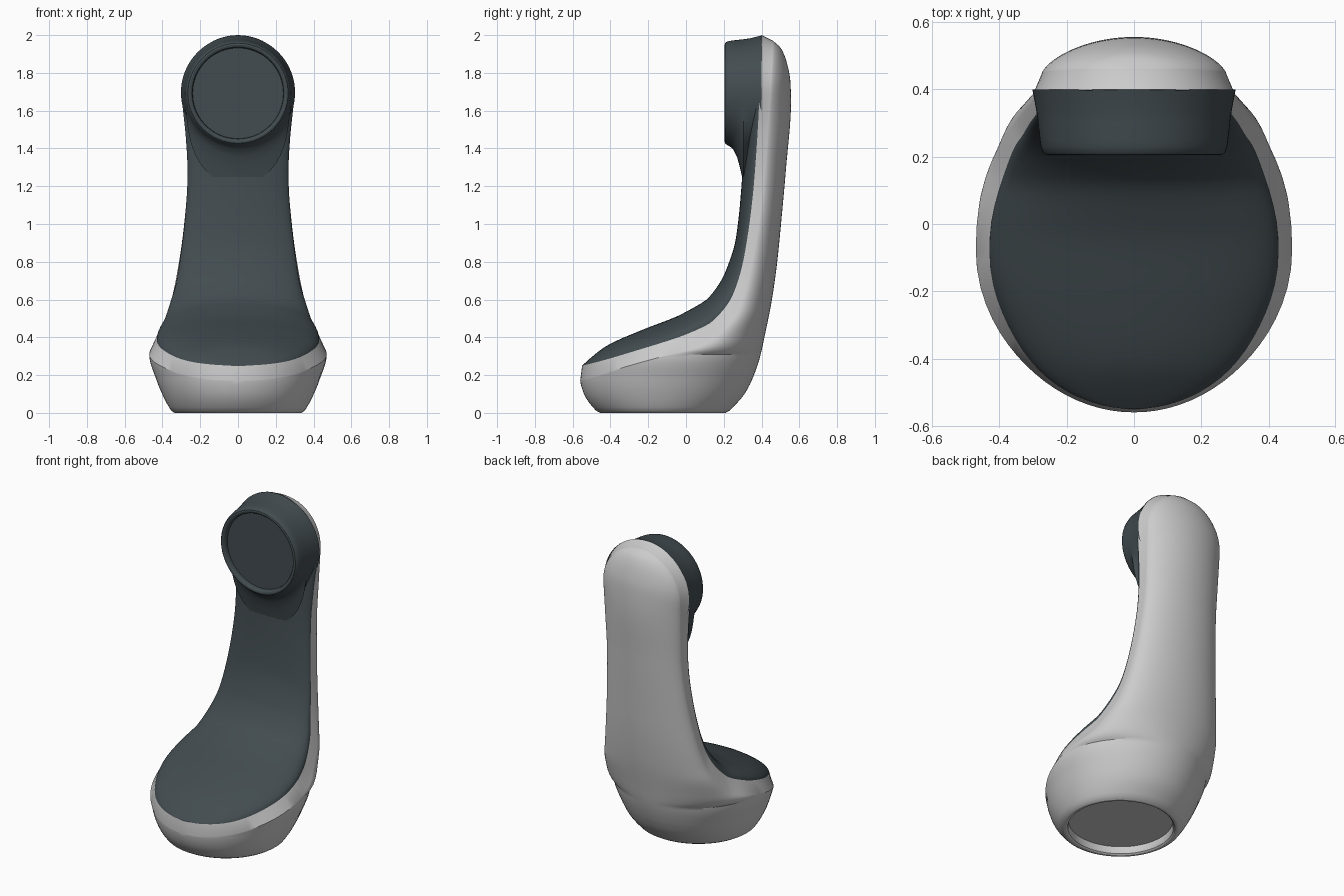
import bpy, bmesh, math
from math import sin, cos, pi

if "Cube" in bpy.data.objects:
    bpy.data.objects.remove(bpy.data.objects["Cube"])


def curve(pts):
    """Smooth monotone interpolation through (t, value) pairs."""
    t = [p[0] for p in pts]
    v = [p[1] for p in pts]
    n = len(pts)
    d = [(v[i + 1] - v[i]) / (t[i + 1] - t[i]) for i in range(n - 1)]
    m = [d[0]] + [0 if d[i - 1] * d[i] <= 0 else 2 * d[i - 1] * d[i] / (d[i - 1] + d[i])
                  for i in range(1, n - 1)] + [d[-1]]

    def f(x):
        x = min(max(x, t[0]), t[-1])
        i = max(k for k in range(n - 1) if t[k] <= x)
        h = t[i + 1] - t[i]
        s = (x - t[i]) / h
        return ((1 + 2 * s) * (1 - s) ** 2 * v[i] + s * (1 - s) ** 2 * h * m[i]
                + s * s * (3 - 2 * s) * v[i + 1] + s * s * (s - 1) * h * m[i + 1])
    return f


def grid(bm, rows, flip=False):
    """Skin a list of equally long point rows with quads."""
    vs = [[bm.verts.new(p) for p in r] for r in rows]
    for a, b in zip(vs, vs[1:]):
        for i in range(len(a) - 1):
            q = [a[i], a[i + 1], b[i + 1], b[i]]
            bm.faces.new(q[::-1] if flip else q)


def finish(bm, name, mat=None):
    bmesh.ops.remove_doubles(bm, verts=bm.verts, dist=2e-5)
    me = bpy.data.meshes.new(name)
    bm.to_mesh(me)
    bm.free()
    ob = bpy.data.objects.new(name, me)
    bpy.context.collection.objects.link(ob)
    if mat:
        me.materials.append(mat)
    bpy.ops.object.select_all(action='DESELECT')
    ob.select_set(True)
    bpy.context.view_layer.objects.active = ob
    bpy.ops.object.shade_smooth_by_angle(angle=math.radians(30))
    return ob


dark = bpy.data.materials.new("dark_slate")
dark.diffuse_color = (0.055, 0.072, 0.08, 1)
dark.use_nodes = True
dark.node_tree.nodes["Principled BSDF"].inputs["Base Color"].default_value = dark.diffuse_color

# Outer shell: half width, back and front limits by height
TIP, WIDE, HEAD, R = 0.17, 0.31, 1.695, 0.275
width = curve([(0, .345), (.05, .377), (.17, .43), (.31, .47), (.4, .423), (.5, .385),
               (.6, .352), (.8, .312), (1, .285), (1.2, .268), (1.3, .265), (1.45, .268),
               (HEAD, R)])
back = curve([(0, .22), (.1, .31), (.2, .36), (.3, .393), (.4, .415), (.6, .455), (.8, .483),
              (1, .503), (1.3, .53), (1.65, .556), (1.75, .553), (1.85, .535), (1.93, .503),
              (1.97, .461)])
front = curve([(0, -.465), (.05, -.51), (.1, -.54), (.17, -.56), (.31, -.57)])
middle = curve([(0, -.12), (.17, -.1), (.31, -.08)])
power = curve([(0, 1), (.4, 1), (1.2, 1.15), (1.7, 1.35), (1.97, 1.35)])

# Seam of the shell, inner seam and panel centre line, all by shell height
seam_y = curve([(.17, -.56), (.2, -.46), (.25, -.3), (.31, -.08), (.33, 0), (.4, .15),
                (.55, .28), (.8, .35), (1.2, .41), (1.7, .445), (1.97, .46)])
rim_y = curve([(.17, -.55), (.2, -.45), (.25, -.28), (.31, -.08), (.33, -.005), (.4, .14),
               (.55, .25), (.8, .31), (1.2, .36), (1.7, .39), (1.97, .4)])
rim_z = curve([(.17, .25), (.2, .275), (.25, .325), (.31, .387), (.33, .413), (.4, .485),
               (.55, .63), (.8, .84), (1.2, 1.22), (1.695, 1.697), (1.97, 2.0)])
rim_w = curve([(.17, .98), (.31, .915), (.4, .92), (.55, .93), (.8, .97), (1.2, 1),
               (1.45, 1.03), (HEAD, 1.085), (1.97, 1.085)])
mid_y = curve([(.17, -.55), (.18, -.5), (.2, -.42), (.25, -.23), (.31, -.05), (.33, 0),
               (.4, .12), (.55, .21), (.8, .265), (1.2, .295), (1.5, .31), (1.7, .33), (1.97, .4)])
mid_z = curve([(.17, .25), (.18, .295), (.2, .355), (.25, .44), (.31, .51), (.33, .535),
               (.4, .61), (.55, .75), (.8, .93), (1.2, 1.22), (1.5, 1.5), (1.7, 1.7), (1.97, 2.0)])


def half_width(z):
    return width(z) if z <= HEAD else math.sqrt(max(0, R * R - (z - HEAD) ** 2))


def shell_row(z, scale=1.0, at=None, n=72):
    c = middle(z) if z < WIDE else seam_y(z)
    b, f = back(z) - c, c - front(z)
    if z <= TIP:
        reach = pi
    elif z < WIDE:
        reach = math.acos(max(-1, min(1, (seam_y(z) - c) / f)))
    else:
        reach = pi / 2
    row = []
    for i in range(n + 1):
        a = reach * (2 * i / n - 1)
        k = cos(a)
        y = b * max(k, 0) ** power(z) if k > 0 else f * k
        row.append((half_width(z) * sin(a) * scale, c + y * scale, z if at is None else at))
    return row


heights = [TIP + (WIDE - TIP) * (i / 18) ** 2 for i in range(19)]
heights += [WIDE + (HEAD - WIDE) * (i / 44) ** 1.3 for i in range(1, 45)]
heights += [HEAD + R * sin(pi / 2 * i / 14) for i in range(1, 15)]
low = [.012, .03, .05, .075, .1, .125, .15]

# Shell with rolled foot and recessed underside
bm = bmesh.new()
foot = [(0, .05), (.885, .05), (.885, .02), (.9, .006), (.925, 0), (.97, 0), (.99, .004)]
rows = [shell_row(0, s, h) for s, h in foot] + [shell_row(z) for z in low]
upper = [shell_row(z) for z in heights]
grid(bm, rows + upper, flip=True)

# Bevelled band between shell and panel
rim = [(r[-1][0] * rim_w(z), rim_y(z), rim_z(z)) for r, z in zip(upper, heights)]
grid(bm, [[p, r[-1]] for p, r in zip(rim, upper)])
grid(bm, [[r[0], (-p[0], p[1], p[2])] for p, r in zip(rim, upper)])
finish(bm, "shell")

# Dark front panel, bulging from the rim to the centre line
bm = bmesh.new()
rows = []
for (w, y, z), h in zip(rim, heights):
    row = []
    for i in range(41):
        a = pi * (i / 40 - .5)
        k = max(cos(a), 0)
        row.append((w * sin(a), y + (mid_y(h) - y) * k, z + (mid_z(h) - z) * k))
    rows.append(row)
grid(bm, rows)
finish(bm, "front_panel", dark)

# Round head with rolled lip and recessed disc; flared into the neck below
bm = bmesh.new()
rings = [(.4, .302, 0), (.34, .291, .1), (.305, .286, .2), (.295, .285, .15), (.285, .284, .107),
         (.27, .282, .054), (.25, .28, .016), (.23, .277, .003), (.215, .272, 0), (.207, .265, 0),
         (.205, .257, 0), (.208, .248, 0), (.216, .242, 0), (.235, .24, 0), (.235, 0, 0)]
rows = []
for y, r, flare in rings:
    row = []
    for i in range(73):
        a = 2 * pi * i / 72
        q = r + flare * max(0, -sin(a)) ** 3
        row.append((q * cos(a), y, 1.692 + (.004 if y > .35 else 0) + q * sin(a)))
    rows.append(row)
grid(bm, rows)
bmesh.ops.recalc_face_normals(bm, faces=bm.faces)
finish(bm, "head", dark)
